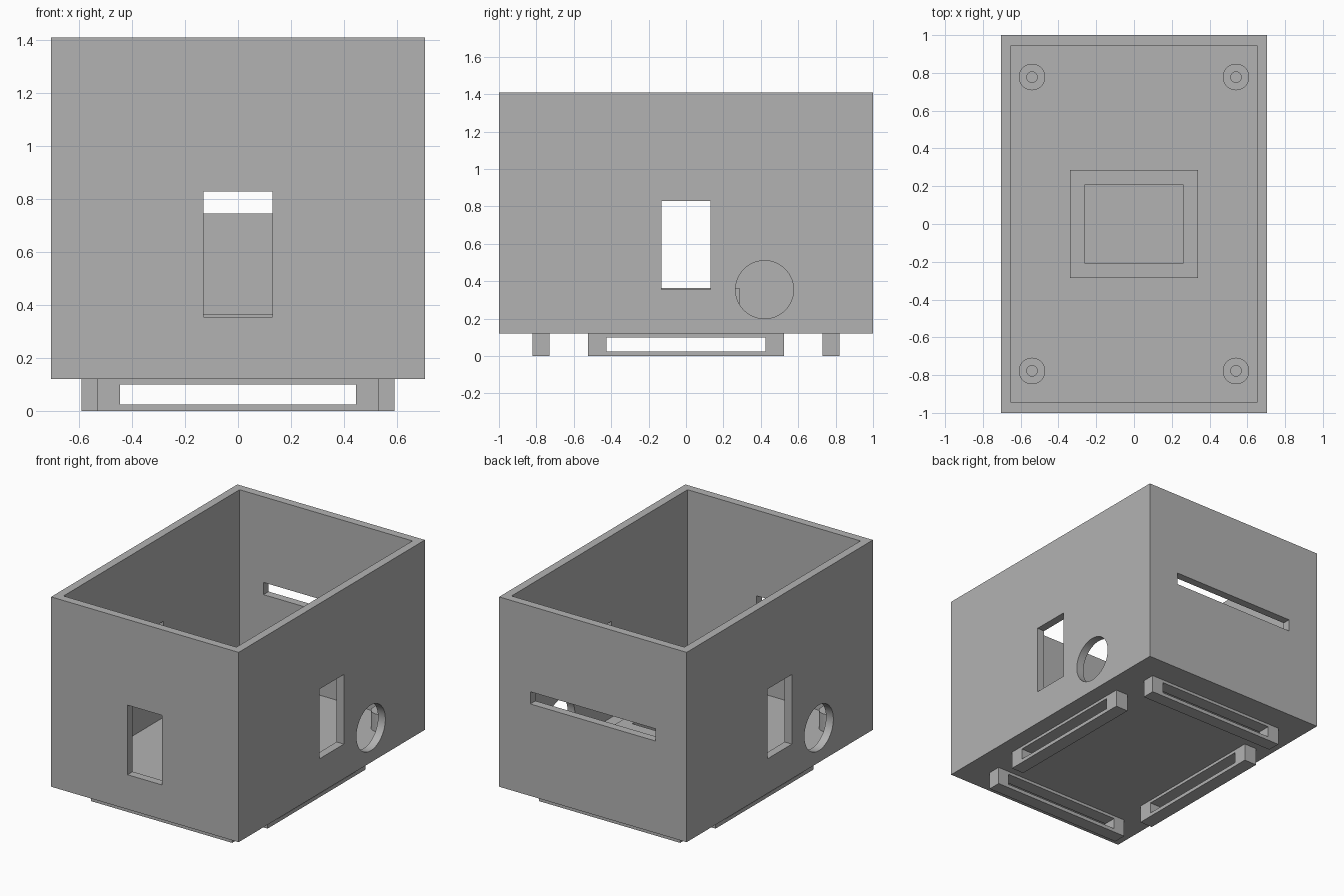
import bpy
from math import pi

default = bpy.data.objects.get("Cube")
if default:
    bpy.data.objects.remove(default, do_unlink=True)

GREY = (0.45, 0.45, 0.45, 1.0)
grey = bpy.data.materials.new("plain grey")
grey.use_nodes = True
grey.diffuse_color = GREY
grey.node_tree.nodes["Principled BSDF"].inputs["Base Color"].default_value = GREY


def block(name, x, y, z):
    """Box given by its (low, high) range on each axis."""
    bpy.ops.mesh.primitive_cube_add(size=1)
    ob = bpy.context.object
    ob.name = name
    for v in ob.data.vertices:
        v.co = [(r[0] + r[1]) / 2 + c * (r[1] - r[0]) for c, r in zip(v.co, (x, y, z))]
    ob.data.materials.append(grey)
    return ob


def cylinder(name, radius, depth, centre, rotation=(0, 0, 0), sides=64):
    bpy.ops.mesh.primitive_cylinder_add(vertices=sides, radius=radius, depth=depth,
                                        location=centre, rotation=rotation)
    ob = bpy.context.object
    ob.name = name
    ob.data.materials.append(grey)
    return ob


def cut(ob, *cutters):
    """Subtract the cutters from a part, then remove them."""
    bpy.context.view_layer.objects.active = ob
    for c in cutters:
        c.hide_render = True
        mod = ob.modifiers.new("cut", 'BOOLEAN')
        mod.operation = 'DIFFERENCE'
        mod.solver = 'EXACT'
        mod.object = c
        bpy.ops.object.modifier_apply(modifier=mod.name)
        bpy.data.objects.remove(c, do_unlink=True)


def smooth(ob):
    bpy.ops.object.select_all(action='DESELECT')
    ob.select_set(True)
    bpy.context.view_layer.objects.active = ob
    bpy.ops.object.shade_smooth_by_angle()


def span(half):
    return (-half, half)


W, L, BASE, TOP, WALL = 0.705, 1.0, 0.12, 1.41, 0.055
FLOOR = BASE + WALL
WINDOW = (0.355, 0.828)

# Open box with windows, back slot and two round ports
box = block("box_shell", span(W), span(L), (BASE, TOP))
cut(box,
    block("cavity", span(W - WALL), span(L - WALL), (FLOOR, TOP + 0.2)),
    block("side_windows", span(W + 0.2), span(0.13), WINDOW),
    block("front_window", span(0.13), (-L - 0.2, -L + 0.1), WINDOW),
    block("back_slot", span(0.47), (L - 0.1, L + 0.2), (0.745, WINDOW[1])),
    *[cylinder("port", 0.155, 0.2, (s * W, s * 0.42, 0.355), (0, pi / 2, 0))
      for s in (1, -1)])
smooth(box)

# Square frame in the middle of the floor
frame = block("floor_frame", span(0.34), span(0.287), (FLOOR, 0.365))
cut(frame, block("frame_opening", span(0.26), span(0.208), (FLOOR - 0.1, 0.5)))

# Hollow screw posts in the corners
POST = 0.12
for sx, side in ((1, "left"), (-1, "right")):
    for sy, end in ((1, "back"), (-1, "front")):
        at = (sx * 0.54, sy * 0.778, FLOOR + POST / 2)
        post = cylinder(f"{end}_{side}_post", 0.07, POST, at)
        cut(post, cylinder("screw_hole", 0.028, POST * 2, at, sides=32))
        smooth(post)

# Slotted foot bars under each edge
SLOT = (0.025, 0.1)
for s, end, side in ((1, "back", "left"), (-1, "front", "right")):
    ys = sorted((s * 0.73, s * 0.82))
    foot = block(f"{end}_foot", span(0.53), ys, (0, BASE))
    cut(foot, block("foot_slot", span(0.445), span(1.2), SLOT))
    xs = sorted((s * 0.495, s * 0.59))
    foot = block(f"{side}_foot", xs, span(0.525), (0, BASE))
    cut(foot, block("foot_slot", span(1.2), span(0.425), SLOT))
